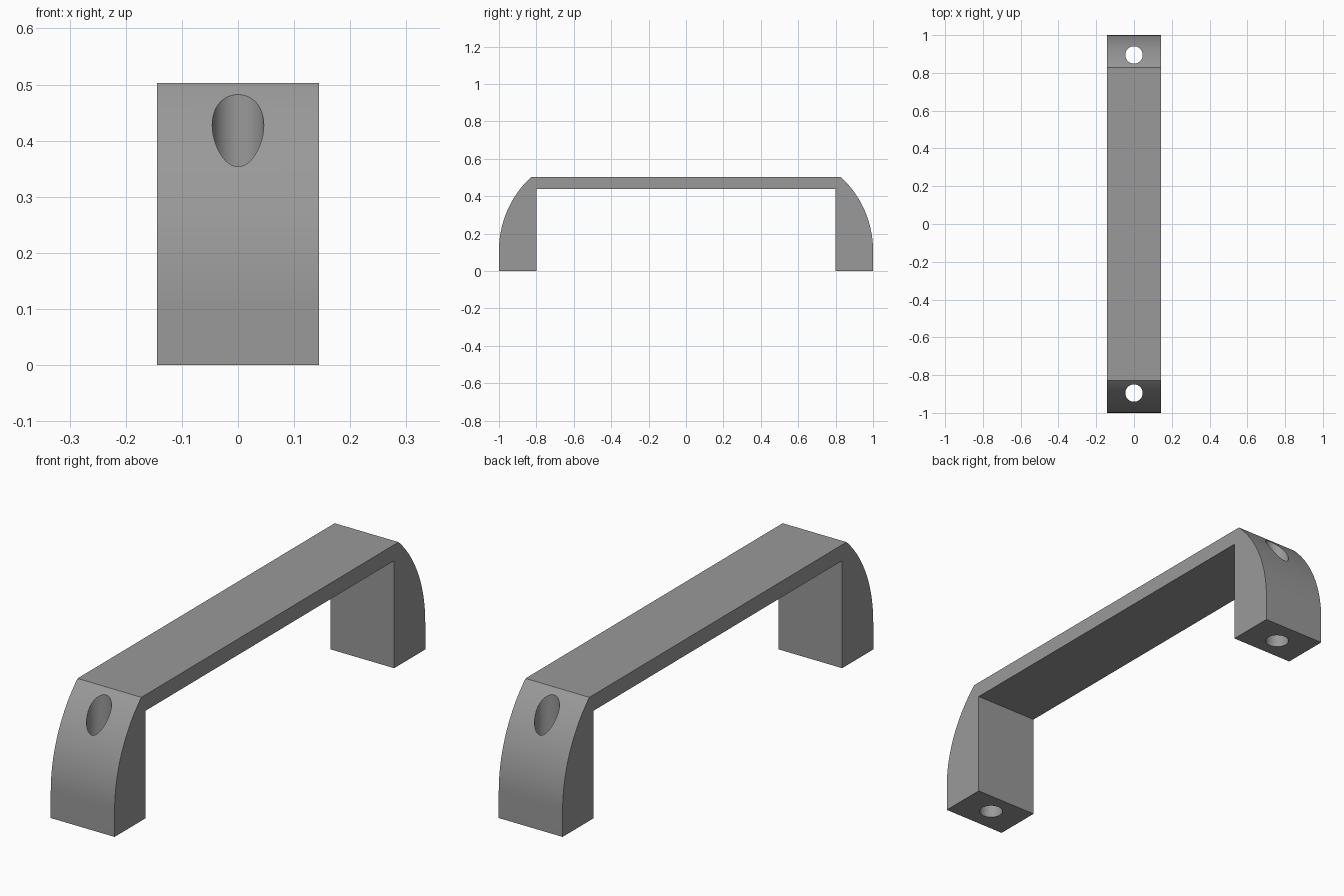
import bpy, bmesh, math

if "Cube" in bpy.data.objects:
    bpy.data.objects.remove(bpy.data.objects["Cube"])

WIDTH, HEIGHT = 0.288, 0.503
INNER_Y, GRIP_Z = 0.80, 0.438       # opening under the grip
ARC_R, ARC_Z = 0.537, 0.109         # rounded outer shoulder
HOLE_Y, HOLE_R = 0.895, 0.046

grey = bpy.data.materials.new("mid grey")
grey.diffuse_color = (0.32, 0.32, 0.32, 1)
grey.use_nodes = True
grey.node_tree.nodes["Principled BSDF"].inputs["Base Color"].default_value = grey.diffuse_color

# Side profile of one half (y, z), then mirrored to the other half
STEPS = 24
end = math.asin((HEIGHT - ARC_Z) / ARC_R)
half = [(INNER_Y, GRIP_Z), (INNER_Y, 0), (1, 0)]
for i in range(STEPS + 1):
    a = end * i / STEPS
    half.append((1 - ARC_R + ARC_R * math.cos(a), ARC_Z + ARC_R * math.sin(a)))
profile = half + [(-y, z) for y, z in reversed(half)]

# Handle body: extrude the profile across the width
bm = bmesh.new()
face = bm.faces.new([bm.verts.new((-WIDTH / 2, y, z)) for y, z in profile])
ext = bmesh.ops.extrude_face_region(bm, geom=[face])
moved = [g for g in ext["geom"] if isinstance(g, bmesh.types.BMVert)]
bmesh.ops.translate(bm, verts=moved, vec=(WIDTH, 0, 0))
bmesh.ops.recalc_face_normals(bm, faces=bm.faces)
mesh = bpy.data.meshes.new("pull_handle")
bm.to_mesh(mesh)
bm.free()
mesh.materials.append(grey)
handle = bpy.data.objects.new("pull_handle", mesh)
bpy.context.collection.objects.link(handle)

# Screw holes straight through both legs
for name, side in (("front_hole_cutter", -1), ("back_hole_cutter", 1)):
    bpy.ops.mesh.primitive_cylinder_add(vertices=48, radius=HOLE_R, depth=1.2,
                                        location=(0, side * HOLE_Y, 0.3))
    cutter = bpy.context.object
    cutter.name = name
    cutter.data.materials.append(grey)
    cutter.hide_render = True
    bpy.context.view_layer.objects.active = handle
    mod = handle.modifiers.new(name, "BOOLEAN")
    mod.operation, mod.solver, mod.object = "DIFFERENCE", "EXACT", cutter
    bpy.ops.object.modifier_apply(modifier=mod.name)
    bpy.data.objects.remove(cutter)

# Smooth shoulders and holes, crisp edges elsewhere
bpy.ops.object.select_all(action="DESELECT")
handle.select_set(True)
bpy.context.view_layer.objects.active = handle
bpy.ops.object.shade_smooth_by_angle(angle=math.radians(30))
